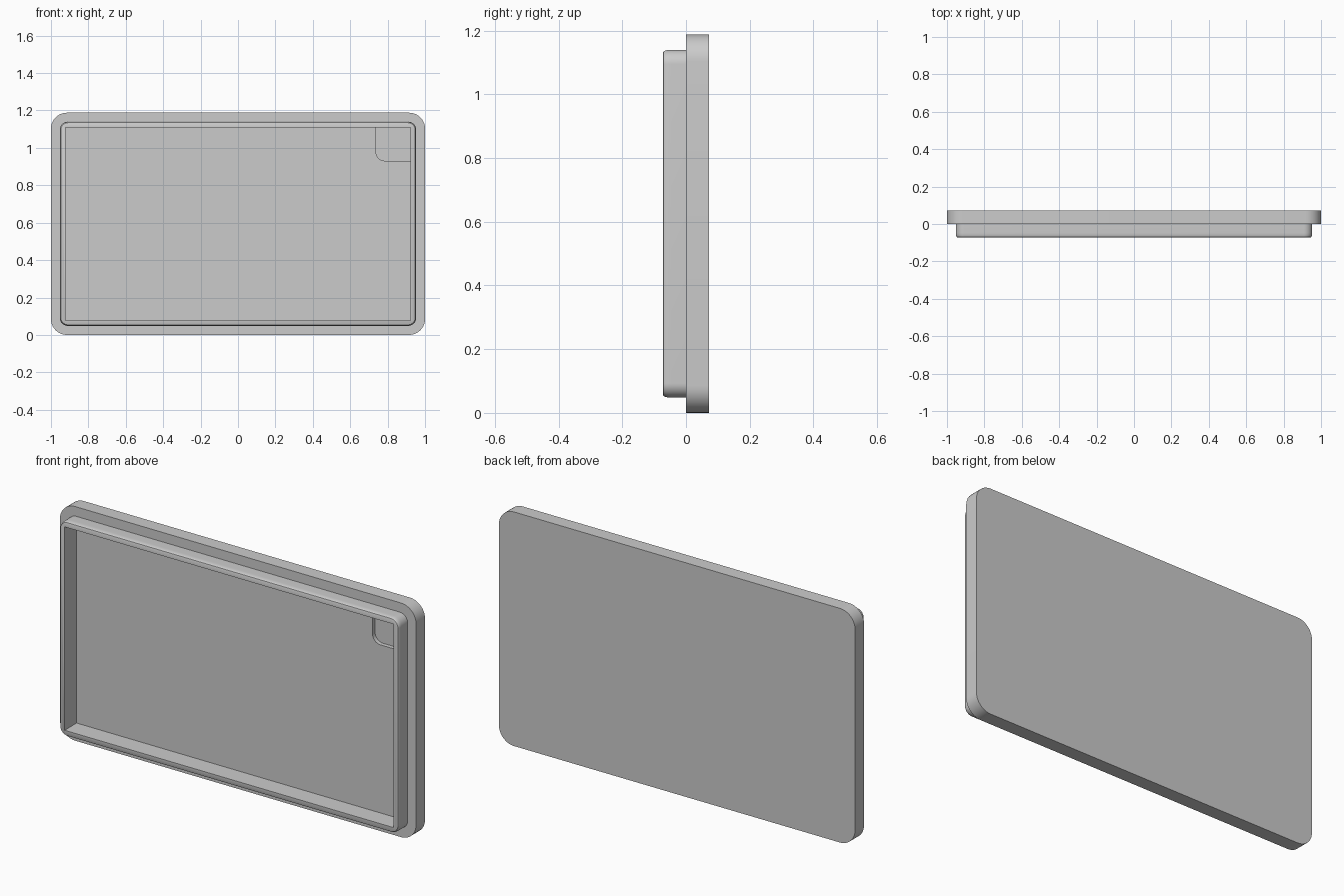
import bpy, bmesh, math

cube = bpy.data.objects.get("Cube")
if cube:
    bpy.data.objects.remove(cube, do_unlink=True)

grey = bpy.data.materials.new("plain grey")
grey.use_nodes = True
colour = (0.6, 0.6, 0.6, 1)
grey.diffuse_color = colour
grey.node_tree.nodes["Principled BSDF"].inputs["Base Color"].default_value = colour

MID = 0.594  # height of the centre


def ring(half_x, half_z, radius, y, cx=0, cz=MID, steps=10):
    """Rounded rectangle standing at depth y; radius is one value or one per corner."""
    radii = radius if isinstance(radius, tuple) else (radius,) * 4
    points = []
    for q, (sx, sz) in enumerate(((1, 1), (-1, 1), (-1, -1), (1, -1))):
        r = radii[q]
        for i in range(steps + 1 if r else 1):
            a = math.pi / 2 * (q + i / steps)
            points.append((cx + sx * (half_x - r) + r * math.cos(a) * bool(r), y,
                           cz + sz * (half_z - r) + r * math.sin(a) * bool(r)))
    return points


def loft(name, rings):
    """Solid through a stack of matching rings, capped at both ends."""
    bm = bmesh.new()
    loops = [[bm.verts.new(p) for p in r] for r in rings]
    n = len(loops[0])
    for a, b in zip(loops, loops[1:]):
        for i in range(n):
            bm.faces.new((a[i], a[(i + 1) % n], b[(i + 1) % n], b[i]))
    bm.faces.new(loops[0])
    bm.faces.new(loops[-1])
    bmesh.ops.recalc_face_normals(bm, faces=bm.faces[:])
    mesh = bpy.data.meshes.new(name)
    bm.to_mesh(mesh)
    bm.free()
    mesh.materials.append(grey)
    obj = bpy.data.objects.new(name, mesh)
    bpy.context.collection.objects.link(obj)
    return obj


# Backing plate with a raised rim whose front edge is softly rounded
rings = [ring(1, MID, 0.085, 0.072), ring(1, MID, 0.085, 0)]
rings.append(ring(0.953, 0.546, 0.045, 0))
for i in range(6):
    a = math.pi / 2 * i / 5
    inset = 0.008 * (1 - math.cos(a))
    rings.append(ring(0.953 - inset, 0.546 - inset, 0.045 - inset,
                      -0.047 - 0.025 * math.sin(a)))
tray = loft("tray", rings)

# Square-cornered recess and the shallow corner pocket in its floor
recess = loft("recess_cutter", [ring(0.923, 0.516, 0, y) for y in (-0.2, 0.024)])
pocket = loft("pocket_cutter", [ring(0.092, 0.089, (0, 0, 0.045, 0), y, 0.83, 1.02)
                                for y in (-0.03, 0.045)])

bpy.context.view_layer.objects.active = tray
tray.select_set(True)
for cutter in (recess, pocket):
    cutter.hide_render = True
    cut = tray.modifiers.new(cutter.name, 'BOOLEAN')
    cut.operation = 'DIFFERENCE'
    cut.solver = 'EXACT'
    cut.object = cutter
    bpy.ops.object.modifier_apply(modifier=cut.name)
    bpy.data.objects.remove(cutter, do_unlink=True)

bpy.ops.object.shade_smooth_by_angle(angle=math.radians(30))
